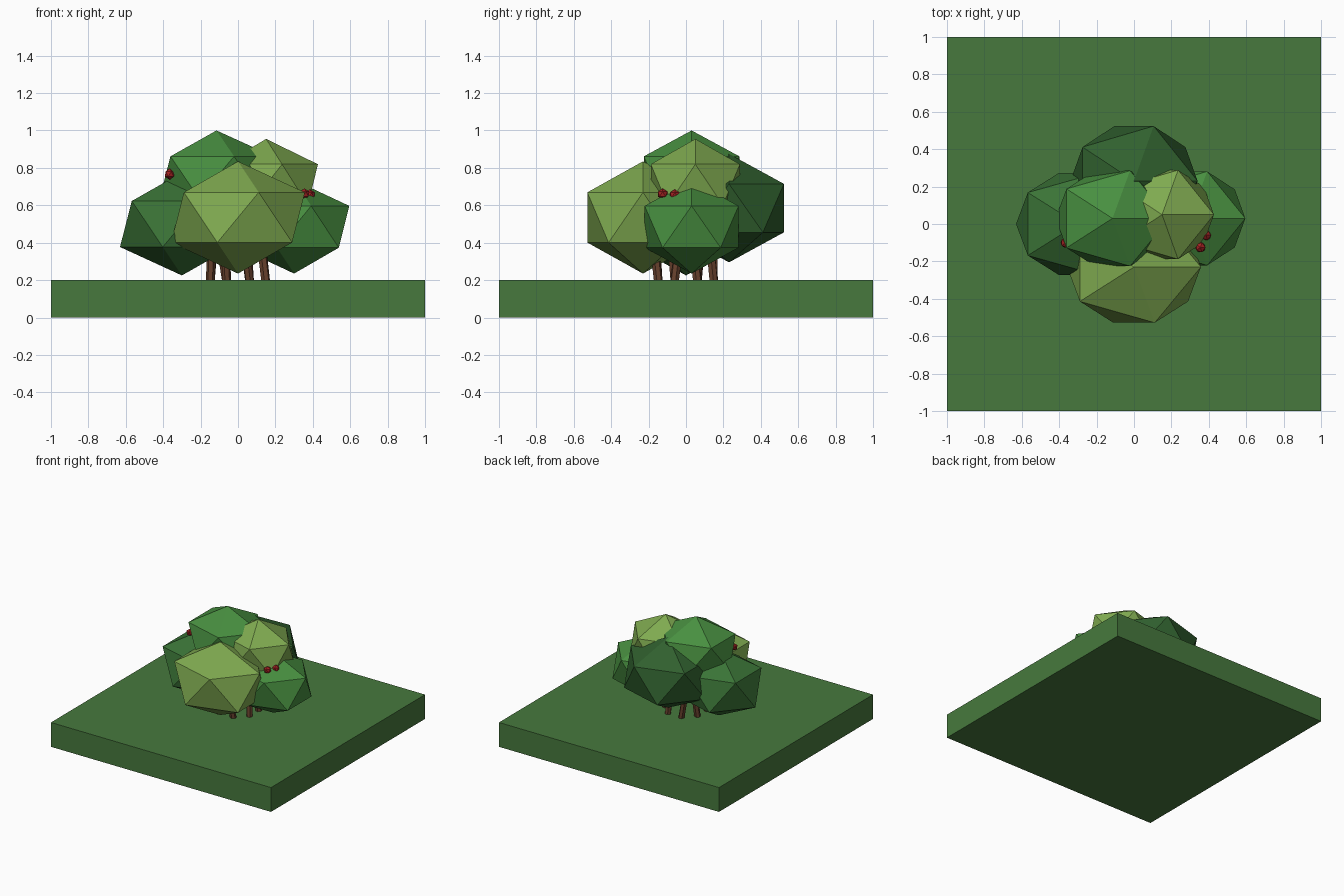
import bpy, math, random
from mathutils import Vector

if "Cube" in bpy.data.objects:
    bpy.data.objects.remove(bpy.data.objects["Cube"])

random.seed(4)


def material(name, hex_rgb):
    m = bpy.data.materials.new(name)
    srgb = [int(hex_rgb[i:i + 2], 16) / 255 for i in (0, 2, 4)]
    m.diffuse_color = [((c + 0.055) / 1.055) ** 2.4 for c in srgb] + [1]
    m.use_nodes = True
    m.node_tree.nodes["Principled BSDF"].inputs["Base Color"].default_value = m.diffuse_color
    return m


grass = material("grass", "47793D")
light = material("light_leaf", "7FAA50")
mid = material("mid_leaf", "488F40")
dark = material("dark_leaf", "3A7336")
deep = material("deep_leaf", "30602E")
bark = material("bark", "66402C")
red = material("berry_red", "A32222")


def finish(name, mat):
    ob = bpy.context.object
    ob.name = name
    ob.data.materials.append(mat)
    return ob


def ico(name, loc, radii, mat, sub=1):
    bpy.ops.mesh.primitive_ico_sphere_add(subdivisions=sub, radius=1, location=loc)
    ob = finish(name, mat)
    ob.scale = radii
    return ob


# Ground slab
bpy.ops.mesh.primitive_cube_add(size=2, location=(0, 0, 0.1))
finish("ground_slab", grass).scale = (1, 1, 0.1)

# Foliage clumps: name, centre, radii, material
clumps = [
    ("front", (0, -0.23, 0.535), (0.40, 0.35, 0.30), light),
    ("back", (0, 0.23, 0.585), (0.38, 0.345, 0.29), deep),
    ("left", (-0.30, 0, 0.50), (0.37, 0.32, 0.275), dark),
    ("right", (0.30, 0.03, 0.485), (0.33, 0.295, 0.25), mid),
    ("upper_left", (-0.115, 0.03, 0.75), (0.34, 0.30, 0.25), mid),
    ("upper_right", (0.15, 0.05, 0.71), (0.31, 0.28, 0.245), light),
]
for name, loc, radii, mat in clumps:
    ico("foliage_" + name, loc, radii, mat)

# Ring of slightly leaning stems
for i in range(8):
    a = math.radians(22.5 + 45 * i)
    base = Vector((0.16 * math.cos(a), 0.16 * math.sin(a), 0.195))
    top = base + Vector((random.uniform(-0.05, 0.03), random.uniform(-0.04, 0.04), 0.28))
    axis = top - base
    bpy.ops.mesh.primitive_cylinder_add(vertices=6, radius=0.024, depth=axis.length,
                                        location=(base + top) / 2)
    stem = finish(f"stem_{i + 1}", bark)
    stem.rotation_euler = axis.to_track_quat("Z", "Y").to_euler()

# Berries half sunk in the leaves
for i, loc in enumerate([(-0.365, -0.10, 0.767), (0.355, -0.125, 0.66), (0.385, -0.06, 0.655)]):
    ico(f"berry_{i + 1}", loc, (0.03, 0.03, 0.03), red, 1)
